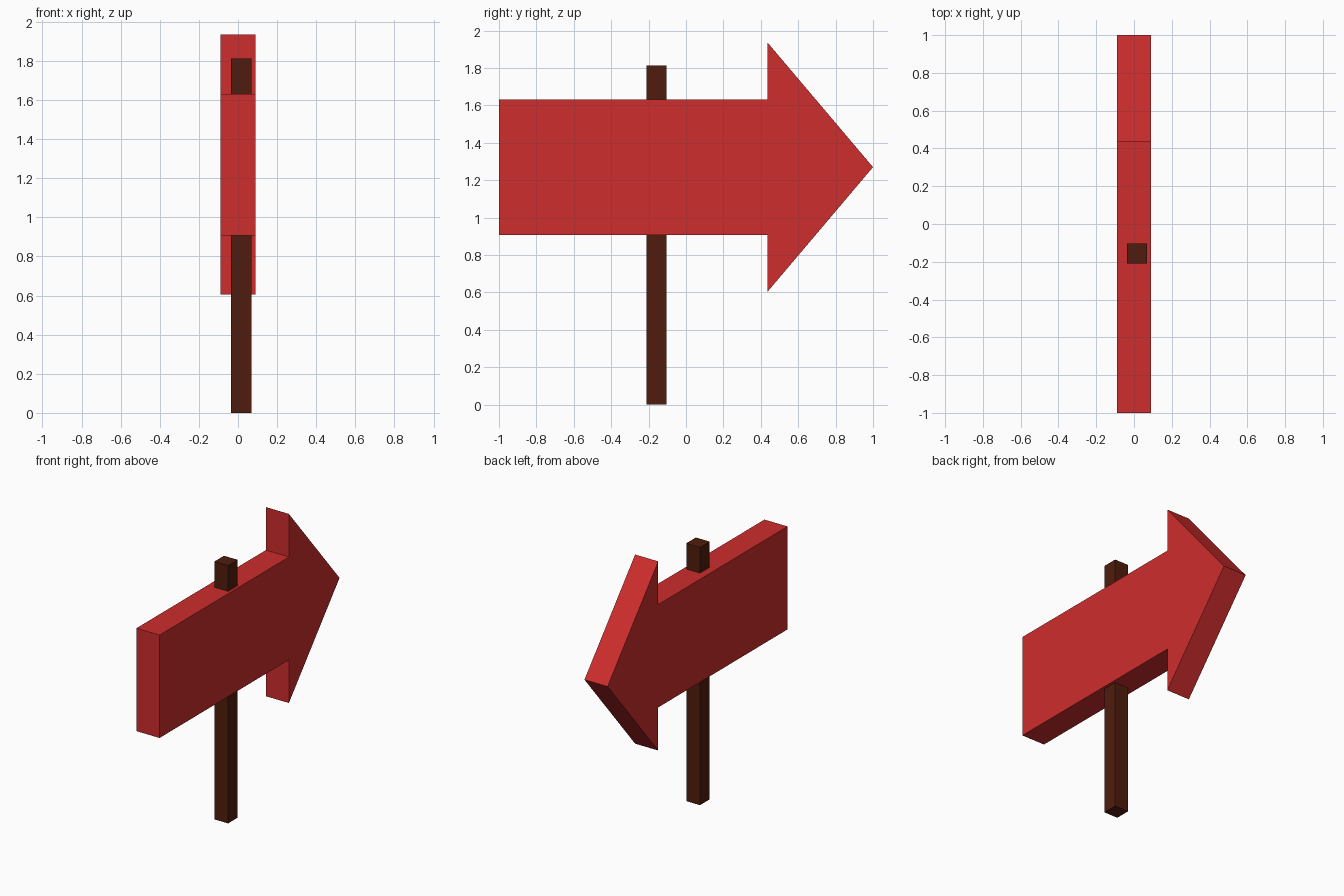
import bpy, bmesh

if "Cube" in bpy.data.objects:
    bpy.data.objects.remove(bpy.data.objects["Cube"])


def material(name, rgb):
    mat = bpy.data.materials.new(name)
    mat.diffuse_color = (*rgb, 1)
    mat.use_nodes = True
    mat.node_tree.nodes["Principled BSDF"].inputs["Base Color"].default_value = mat.diffuse_color
    return mat


def extrude_profile(name, profile, x0, x1, mat):
    """Extrude a closed (y, z) outline from x0 to x1."""
    bm = bmesh.new()
    face = bm.faces.new([bm.verts.new((x0, y, z)) for y, z in profile])
    ext = bmesh.ops.extrude_face_region(bm, geom=[face])
    verts = [v for v in ext["geom"] if isinstance(v, bmesh.types.BMVert)]
    bmesh.ops.translate(bm, verts=verts, vec=(x1 - x0, 0, 0))
    bmesh.ops.recalc_face_normals(bm, faces=bm.faces)
    mesh = bpy.data.meshes.new(name)
    bm.to_mesh(mesh)
    bm.free()
    mesh.materials.append(mat)
    obj = bpy.data.objects.new(name, mesh)
    bpy.context.collection.objects.link(obj)
    return obj


red = material("red_paint", (0.62, 0.026, 0.026))
brown = material("dark_wood", (0.08, 0.012, 0.004))

# Arrow board: lower half outline mirrored about the arrow's axis
axis = 1.27
half = [(-1.0, 0.362), (0.437, 0.362), (0.437, 0.665)]
outline = ([(y, axis - h) for y, h in half] + [(1.0, axis)]
           + [(y, axis + h) for y, h in reversed(half)])
extrude_profile("arrow_board", outline, -0.09, 0.09, red)

# Square post running through the board
y0, y1, top = -0.21, -0.103, 1.813
extrude_profile("post", [(y0, 0), (y1, 0), (y1, top), (y0, top)], -0.037, 0.07, brown)
